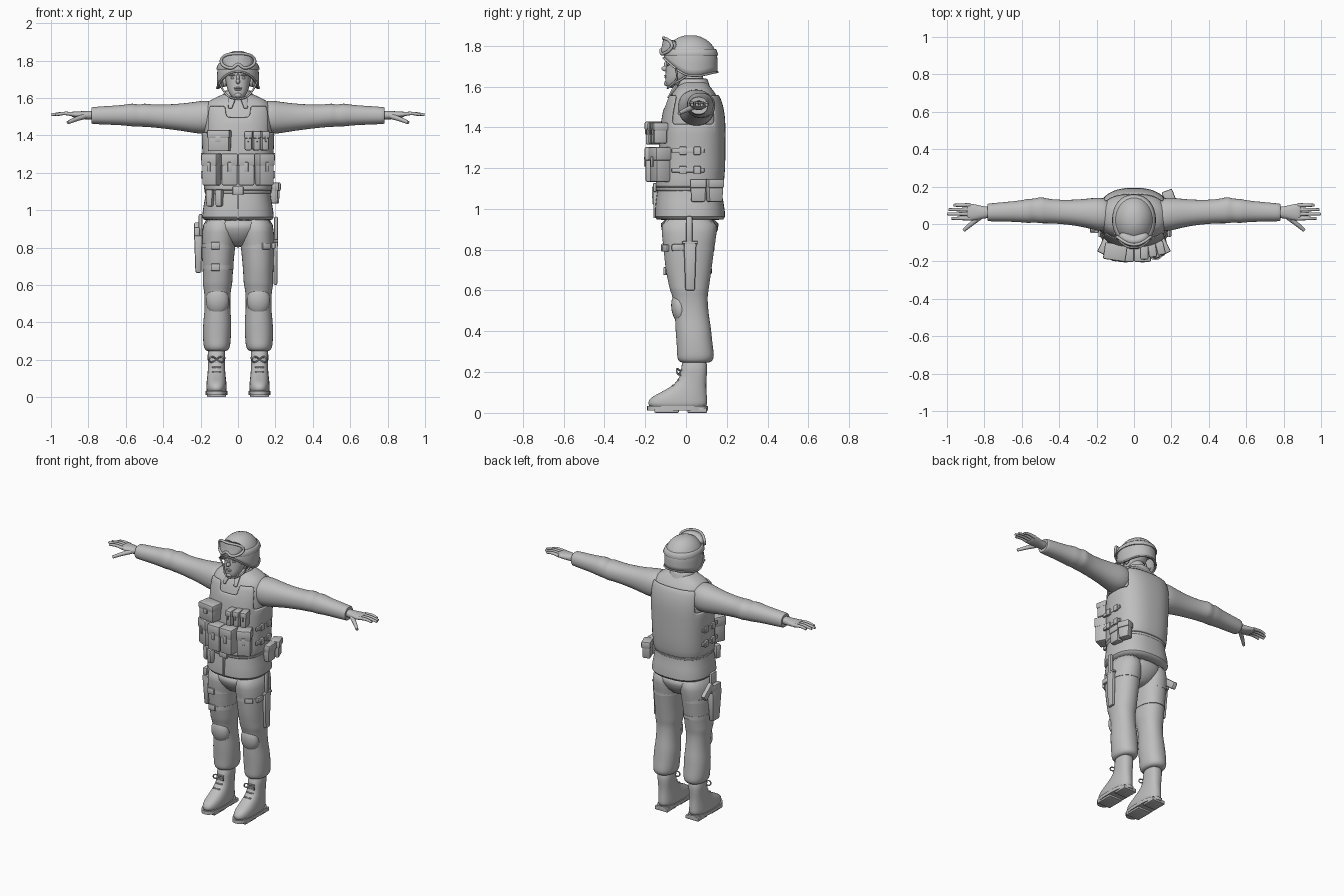
import bpy, bmesh, math
from mathutils import Vector

if "Cube" in bpy.data.objects:
    bpy.data.objects.remove(bpy.data.objects["Cube"], do_unlink=True)

GREY = (0.52, 0.52, 0.52, 1)
mat = bpy.data.materials.new("plain grey")
mat.use_nodes = True
mat.diffuse_color = GREY
mat.node_tree.nodes["Principled BSDF"].inputs["Base Color"].default_value = GREY


def finish(name, bm, angle=40):
    """Turn a bmesh into a smooth shaded object."""
    bmesh.ops.recalc_face_normals(bm, faces=bm.faces)
    me = bpy.data.meshes.new(name)
    bm.to_mesh(me)
    bm.free()
    ob = bpy.data.objects.new(name, me)
    bpy.context.collection.objects.link(ob)
    me.materials.append(mat)
    bpy.ops.object.select_all(action='DESELECT')
    ob.select_set(True)
    bpy.context.view_layer.objects.active = ob
    bpy.ops.object.shade_smooth_by_angle(angle=math.radians(angle))
    return ob


def bridge(bm, loops):
    """Join successive closed loops of vertices with quads."""
    for lo, hi in zip(loops, loops[1:]):
        for i in range(len(lo)):
            j = (i + 1) % len(lo)
            bm.faces.new((lo[i], lo[j], hi[j], hi[i]))


def loft(name, rings, axis='Z', e=2.2, sub=1, n=24, caps=True, drop=None, thick=0):
    """Skin superellipse rings (position, centre a, centre b, radius a, radius b)."""
    bm = bmesh.new()
    loops = []
    for t, ca, cb, ra, rb in rings:
        loop = []
        for i in range(n):
            c, s = math.cos(math.tau * i / n), math.sin(math.tau * i / n)
            a = ca + ra * math.copysign(abs(c) ** (2 / e), c)
            b = cb + rb * math.copysign(abs(s) ** (2 / e), s)
            loop.append(bm.verts.new((a, b, t) if axis == 'Z' else (t, a, b)))
        loops.append(loop)
    bridge(bm, loops)
    if caps:
        bm.faces.new(loops[0])
        bm.faces.new(loops[-1])
    if drop:
        gone = [f for f in bm.faces if drop(f.calc_center_median())]
        bmesh.ops.delete(bm, geom=gone, context='FACES')
    ob = finish(name, bm, 60)
    if thick:
        m = ob.modifiers.new("thickness", 'SOLIDIFY')
        m.thickness, m.offset = thick, 0
    if sub:
        m = ob.modifiers.new("smooth", 'SUBSURF')
        m.levels = m.render_levels = sub
    return ob


def box(name, loc, size, rz=0, rx=0, taper=1, bevel=0.008):
    """Rounded box, narrowed toward its base by taper."""
    bm = bmesh.new()
    bmesh.ops.create_cube(bm, size=1)
    for v in bm.verts:
        k = taper if v.co.z < 0 else 1
        v.co = Vector((v.co.x * size[0] * k, v.co.y * size[1] * k, v.co.z * size[2]))
    width = min(bevel, min(size) * 0.4)
    bmesh.ops.bevel(bm, geom=bm.edges[:], offset=width, segments=2, profile=0.5, affect='EDGES')
    ob = finish(name, bm)
    ob.location, ob.rotation_euler = loc, (rx, 0, rz)


def ball(name, loc, size, rx=0):
    bm = bmesh.new()
    bmesh.ops.create_uvsphere(bm, u_segments=20, v_segments=12, radius=1)
    ob = finish(name, bm, 80)
    ob.location, ob.scale, ob.rotation_euler = loc, size, (rx, 0, 0)


def tube(name, pts, radius, closed=False, tip=1.0):
    cu = bpy.data.curves.new(name, 'CURVE')
    cu.dimensions, cu.bevel_depth, cu.use_fill_caps = '3D', radius, True
    cu.bevel_resolution, cu.resolution_u = 3, 5
    sp = cu.splines.new('BEZIER')
    sp.bezier_points.add(len(pts) - 1)
    for k, (p, co) in enumerate(zip(sp.bezier_points, pts)):
        p.co, p.handle_left_type, p.handle_right_type = co, 'AUTO', 'AUTO'
        p.radius = 1 + (tip - 1) * k / (len(pts) - 1)
    sp.use_cyclic_u = closed
    cu.materials.append(mat)
    bpy.context.collection.objects.link(bpy.data.objects.new(name, cu))


def pouch(name, x, y, z, w, d, h, rz=0):
    """Body, overlapping flap and closing tab."""
    box(name, (x, y, z), (w, d, h), rz)
    box(name + "_flap", (x, y, z + h * 0.33), (w + 0.006, d + 0.01, h * 0.4), rz)
    o = d / 2 + 0.005
    box(name + "_tab", (x + o * math.sin(rz), y - o * math.cos(rz), z + h * 0.1), (w * 0.25, 0.008, h * 0.3), rz)


# Jacket body
BODY = [(1.1, 0, .015, .17, .155), (1.2, 0, .028, .172, .153), (1.32, 0, .03, .178, .15),
        (1.42, 0, .035, .184, .147), (1.5, 0, .038, .186, .135), (1.56, 0, .038, .178, .112)]
loft("jacket", [(.945, 0, .02, .18, .16), (.95, 0, .02, .197, .177), (1.03, 0, .018, .184, .168)] + BODY
     + [(1.59, 0, .038, .15, .088), (1.61, 0, .04, .1, .07), (1.63, 0, .04, .062, .055)], e=2.5, n=32)
box("jacket_seam", (0, -.15, 1.02), (.012, .02, .13), bevel=.003)

# Armoured vest, open at the arms and throat
loft("vest", [(z, x, y, a + .008, b + .008) for z, x, y, a, b in BODY], e=2.5, n=48, caps=False, thick=.01,
     drop=lambda c: (c.z > 1.42 and abs(c.x) > .16) or (c.y < 0 and c.z > 1.5 and abs(c.x) < .055))
loft("belt", [(z, 0, .015, .179, .163) for z in (1.085, 1.09, 1.12, 1.125)], e=2.5, n=32)
box("belt_buckle", (0, -.153, 1.105), (.06, .018, .045))

# Head, neck and face
loft("neck", [(1.55, 0, .04, .06, .06), (1.62, 0, .03, .054, .058), (1.7, 0, .02, .052, .06)])
loft("collar", [(1.585, 0, .04, .085, .078), (1.61, 0, .035, .075, .072), (1.64, 0, .035, .066, .066)], caps=False, thick=.012)
loft("head", [(1.592, 0, -.06, .02, .025), (1.605, 0, -.06, .036, .042), (1.635, 0, -.045, .054, .058),
              (1.67, 0, -.02, .064, .08), (1.71, 0, -.002, .07, .096), (1.76, 0, .01, .072, .1), (1.8, 0, .01, .06, .08)])
ball("nose", (0, -.1, 1.688), (.012, .02, .014))
ball("nose_bridge", (0, -.094, 1.708), (.008, .014, .026), -.25)
ball("upper_lip", (0, -.099, 1.653), (.022, .008, .005))
ball("lower_lip", (0, -.098, 1.644), (.018, .008, .005))
ball("chin", (0, -.092, 1.615), (.02, .016, .014))

# Helmet with a rim that dips over the ears
bm = bmesh.new()
grid = []
for r in range(10):
    row = []
    for i in range(40):
        c, s = math.cos(math.tau * i / 40), math.sin(math.tau * i / 40)
        rim = 1.685 + .055 * max(0, -s) ** 1.5 - .032 * abs(c) ** 3 - .015 * max(0, s)
        z = rim + (1.852 - rim) * math.sin(math.radians(9 * r))
        k = math.sqrt(1 - (max(0, z - 1.72) / .1325) ** 2.2)
        row.append(bm.verts.new((.112 * k * c, .022 + .133 * k * s, z)))
    grid.append(row)
rim_points = [v.co.copy() for v in grid[0]]
bridge(bm, grid)
bm.faces.new(grid[-1])
helmet = finish("helmet", bm, 80)
helmet.modifiers.new("shell", 'SOLIDIFY').thickness = .012
tube("helmet_rim", rim_points, .005, True)
loft("goggle_strap", [(z, 0, .022, a, a + .02) for z, a in ((1.752, .114), (1.757, .116), (1.78, .107), (1.785, .102))], n=32, sub=0)


# Goggles curved across the helmet brow
def goggle(k, t):
    c, s = math.cos(t), math.sin(t)
    x = .09 * k * math.copysign(abs(c) ** .7, c)
    z = 1.797 + .04 * k * s + (.022 * k * math.exp(-(x / .022) ** 2) if s < 0 else 0)
    return Vector((x, -.118 + 6 * x * x + .2 * (z - 1.8), z))


angles = [math.tau * i / 32 for i in range(32)]
tube("goggle_frame", [goggle(1, t) for t in angles], .008, True)
bm = bmesh.new()
rows = [[bm.verts.new(goggle(k, t)) for t in angles] for k in (1, .7, .4, .1)]
bridge(bm, rows)
bm.faces.new(rows[-1])
lens = finish("goggle_lens", bm, 60)
m = lens.modifiers.new("depth", 'SOLIDIFY')
m.thickness, m.offset = .05, -1 if lens.data.polygons[0].normal.y < 0 else 1

for s, side in ((1, "left_"), (-1, "right_")):
    # Face, chin strap and collar flaps
    ball(side + "eye", (s * .029, -.087, 1.706), (.012, .007, .006))
    ball(side + "brow", (s * .03, -.088, 1.722), (.02, .009, .005))
    ball(side + "ear", (s * .07, .015, 1.69), (.012, .022, .03))
    for y in (-.05, .05):
        tube(side + "chin_strap", [(s * .104, y, 1.69), (s * .078, y * .3 - .03, 1.64), (s * .045, -.075, 1.605), (0, -.09, 1.592)], .005)
    box(side + "collar_flap", (s * .036, -.068, 1.575), (.045, .012, .075), s * .3, -.6, .45)
    # Arm with sleeve folds and hand
    loft(side + "sleeve", [(s * x, y, z, a, b) for x, y, z, a, b in (
        (.1, .045, 1.5, .08, .075), (.17, .05, 1.497, .092, .092), (.22, .055, 1.495, .085, .086), (.3, .06, 1.497, .07, .073),
        (.4, .065, 1.5, .064, .064), (.47, .07, 1.505, .066, .061), (.5, .075, 1.508, .073, .065), (.53, .072, 1.505, .062, .056),
        (.565, .07, 1.51, .067, .064), (.6, .068, 1.508, .058, .055), (.7, .065, 1.507, .052, .05), (.775, .062, 1.506, .048, .046),
        (.785, .062, 1.506, .046, .044), (.78, .062, 1.506, .03, .03))], 'X')
    loft(side + "palm", [(s * x, y, z, a, b) for x, y, z, a, b in (
        (.74, .062, 1.508, .03, .026), (.8, .062, 1.507, .03, .023), (.84, .062, 1.508, .042, .021),
        (.88, .064, 1.512, .046, .016), (.895, .065, 1.513, .042, .012))], 'X')
    for k, reach in enumerate((.975, .998, .99, .965)):
        y = .03 + .0235 * k
        tube(side + "finger", [(s * .875, y, 1.512), (s * .93, y, 1.517), (s * reach, y, 1.51)], .0115, tip=.65)
    tube(side + "thumb", [(s * .82, .04, 1.502), (s * .87, .0, 1.485), (s * .91, -.034, 1.468)], .015, tip=.6)
    # Trouser leg, knee pad and boot
    loft(side + "trouser_leg", [(z, s * x, y, a, b) for z, x, y, a, b in (
        (.97, .095, .015, .088, .14), (.88, .1, .016, .094, .137), (.8, .105, .014, .09, .124), (.7, .108, .012, .083, .114),
        (.63, .108, .015, .079, .1), (.6, .11, .016, .08, .096), (.57, .11, .02, .07, .084), (.47, .11, .03, .068, .083),
        (.43, .11, .034, .074, .088), (.36, .112, .04, .077, .088), (.3, .113, .046, .074, .09), (.27, .113, .047, .071, .092),
        (.25, .113, .046, .062, .08), (.245, .113, .045, .045, .06))])
    ball(side + "knee_pad", (s * .11, -.03, .515), (.062, .042, .078), .12)
    loft(side + "boot", [(z, s * .115, y, a, b) for z, y, a, b in (
        (.015, -.04, .053, .142), (.05, -.042, .055, .148), (.075, -.036, .054, .14), (.1, -.012, .051, .114),
        (.125, .01, .048, .09), (.155, .03, .046, .07), (.2, .04, .047, .064), (.28, .043, .05, .063))], e=2.4)
    loft(side + "sole", [(z, s * .115, -.042, .058, .15) for z in (.012, .034)], e=2.6, sub=0)
    box(side + "heel", (s * .115, .055, .012), (.095, .095, .024), bevel=.004)
    box(side + "tread", (s * .115, -.095, .01), (.1, .12, .02), bevel=.006)
    for y, z in ((-.025, .21), (-.028, .185), (-.038, .16), (-.062, .135)):
        box(side + "lace", (s * .115, y, z), (.05, .012, .007), bevel=.003)
    for d in (-1, 1):
        tube(side + "lace_bow", [(s * .115, -.028, .205), (s * .115 + d * .03, -.045, .215), (s * .115 + d * .035, -.04, .19), (s * .115, -.028, .2)], .004)
    # Chest pouches and side straps
    pouch(side + "inner_pouch", s * .045, -.16, 1.215, .085, .075, .165)
    pouch(side + "outer_pouch", s * .138, -.128, 1.215, .085, .075, .165, s * .45)
    for z in (1.19, 1.285):
        box(side + "side_strap", (s * .184, .01, z), (.014, .16, .022), bevel=.003)
        for y in (-.015, .055):
            box(side + "strap_buckle", (s * .19, y, z), (.018, .035, .04), bevel=.004)

# Upper chest gear
pouch("radio_pouch", -.1, -.15, 1.37, .115, .08, .11, -.15)
for k in range(3):
    pouch("magazine_pouch", .055 + .043 * k, -.152 + .012 * k, 1.37, .038, .065, .1, .12 * k)

# Trouser seat
loft("seat", [(.8, 0, .02, .04, .06), (.84, 0, .02, .1, .11), (.9, 0, .018, .16, .145), (.96, 0, .018, .17, .15)])

# Belt gear
for x, y in ((-.15, -.115), (-.1, -.145)):
    box("belt_magazine", (x, y, 1.065), (.04, .04, .09), -.35, taper=.85)
for y, turn in ((.06, 0), (.14, .35)):
    box("belt_pouch", (.187, y, 1.09), (.055, .078, .11), turn, taper=.9)
    box("belt_pouch_flap", (.189, y, 1.125), (.06, .083, .045), turn)

# Left thigh knife and straps
box("knife_sheath", (.2, .02, .72), (.026, .062, .24), taper=.75)
box("knife_guard", (.203, .02, .835), (.024, .08, .014))
box("knife_handle", (.203, .016, .9), (.022, .03, .13))
box("sheath_tab", (.19, -.04, .81), (.02, .06, .035))
loft("left_thigh_strap", [(z, .106, .014, .091, .126) for z in (.795, .82)], sub=0)
box("left_strap_buckle", (.15, -.1, .808), (.05, .016, .035), .5)

# Right thigh holster and straps
box("holster", (-.212, .0, .765), (.045, .1, .2), taper=.7)
box("holster_hanger", (-.2, 0, .91), (.02, .06, .14))
box("pistol_body", (-.22, .01, .885), (.032, .1, .05))
box("pistol_grip", (-.22, .085, .885), (.03, .045, .11), rx=.9)
for z, a, b in ((.695, .084, .115), (.81, .091, .126)):
    loft("right_thigh_strap", [(h, -.107, .013, a, b) for h in (z - .012, z + .012)], sub=0)
    box("right_strap_buckle", (-.12, -b + .012, z), (.05, .016, .04))
